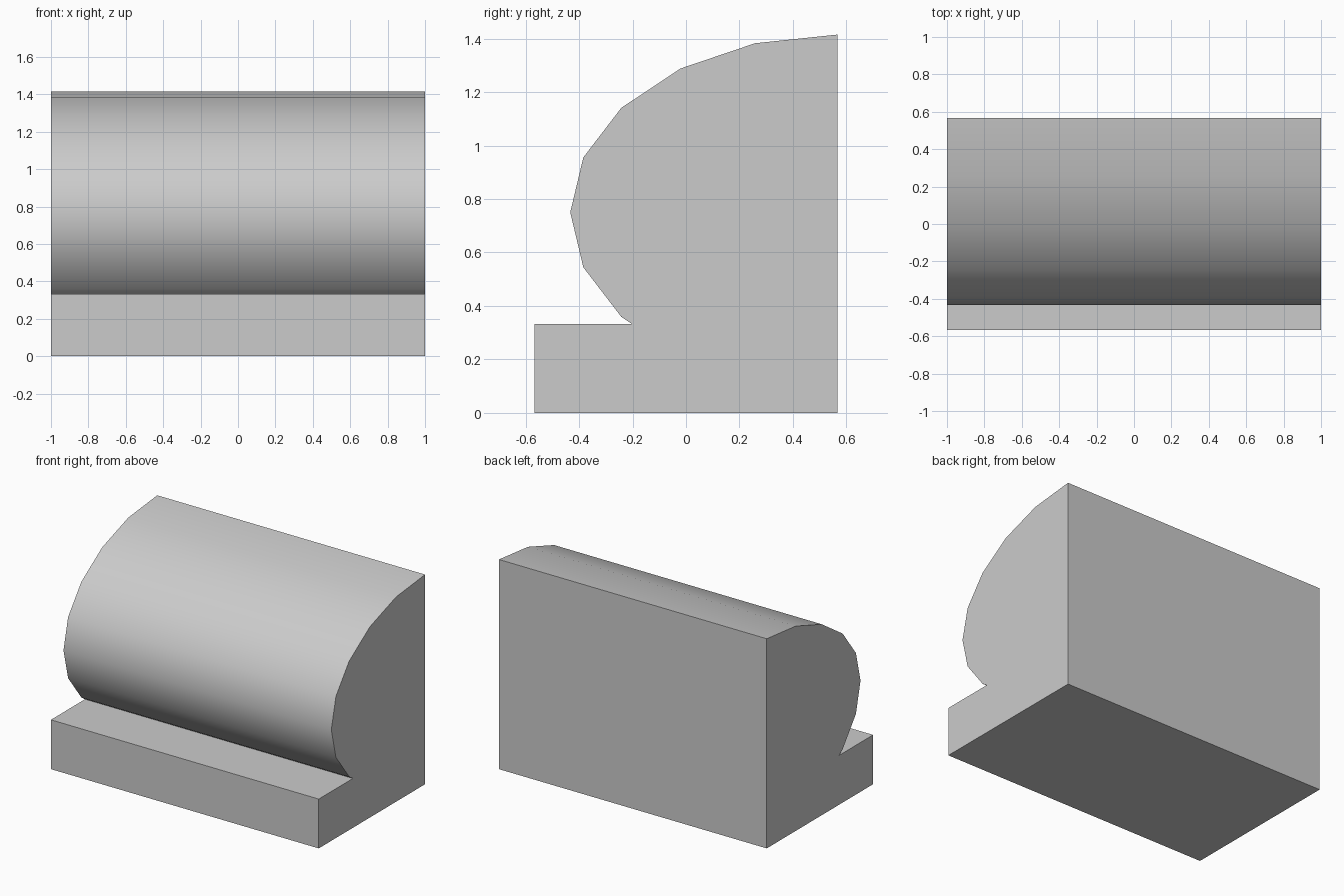
import bpy, bmesh
from math import sin, cos, radians

if "Cube" in bpy.data.objects:
    bpy.data.objects.remove(bpy.data.objects["Cube"])

HALF_LEN = 1.0
BACK = 0.567
BASE_H = 0.333


def extrude_profile(name, profile):
    """Extrude a closed (y, z) profile along x, centred on x = 0."""
    bm = bmesh.new()
    face = bm.faces.new([bm.verts.new((-HALF_LEN, y, z)) for y, z in profile])
    ext = bmesh.ops.extrude_face_region(bm, geom=[face], use_keep_orig=True)
    moved = [g for g in ext["geom"] if isinstance(g, bmesh.types.BMVert)]
    bmesh.ops.translate(bm, verts=moved, vec=(2 * HALF_LEN, 0, 0))
    bmesh.ops.recalc_face_normals(bm, faces=bm.faces)
    mesh = bpy.data.meshes.new(name)
    bm.to_mesh(mesh)
    bm.free()
    obj = bpy.data.objects.new(name, mesh)
    bpy.context.collection.objects.link(obj)
    return obj


# Flat fillet strip under the roll
extrude_profile("base_strip", [(-BACK, 0), (BACK, 0), (BACK, BASE_H), (-BACK, BASE_H)])

# Half-elliptical roll, trimmed flat where it meets the strip
CENTRE_Z, RADIUS_Y, RADIUS_Z = 0.75, 1.0, 0.665
arc = [(BACK - RADIUS_Y * sin(radians(18 * i)),
        CENTRE_Z + RADIUS_Z * cos(radians(18 * i))) for i in range(9)]
(y0, z0), (y1, z1) = arc[7], arc[8]
t = (BASE_H - z0) / (z1 - z0)
arc[8] = (y0 + t * (y1 - y0), BASE_H)
roll = extrude_profile("rounded_roll", arc + [(BACK, BASE_H)])

# Smooth the curved front, keep the edges crisp
bpy.ops.object.select_all(action='DESELECT')
roll.select_set(True)
bpy.context.view_layer.objects.active = roll
bpy.ops.object.shade_smooth_by_angle(angle=radians(30))
